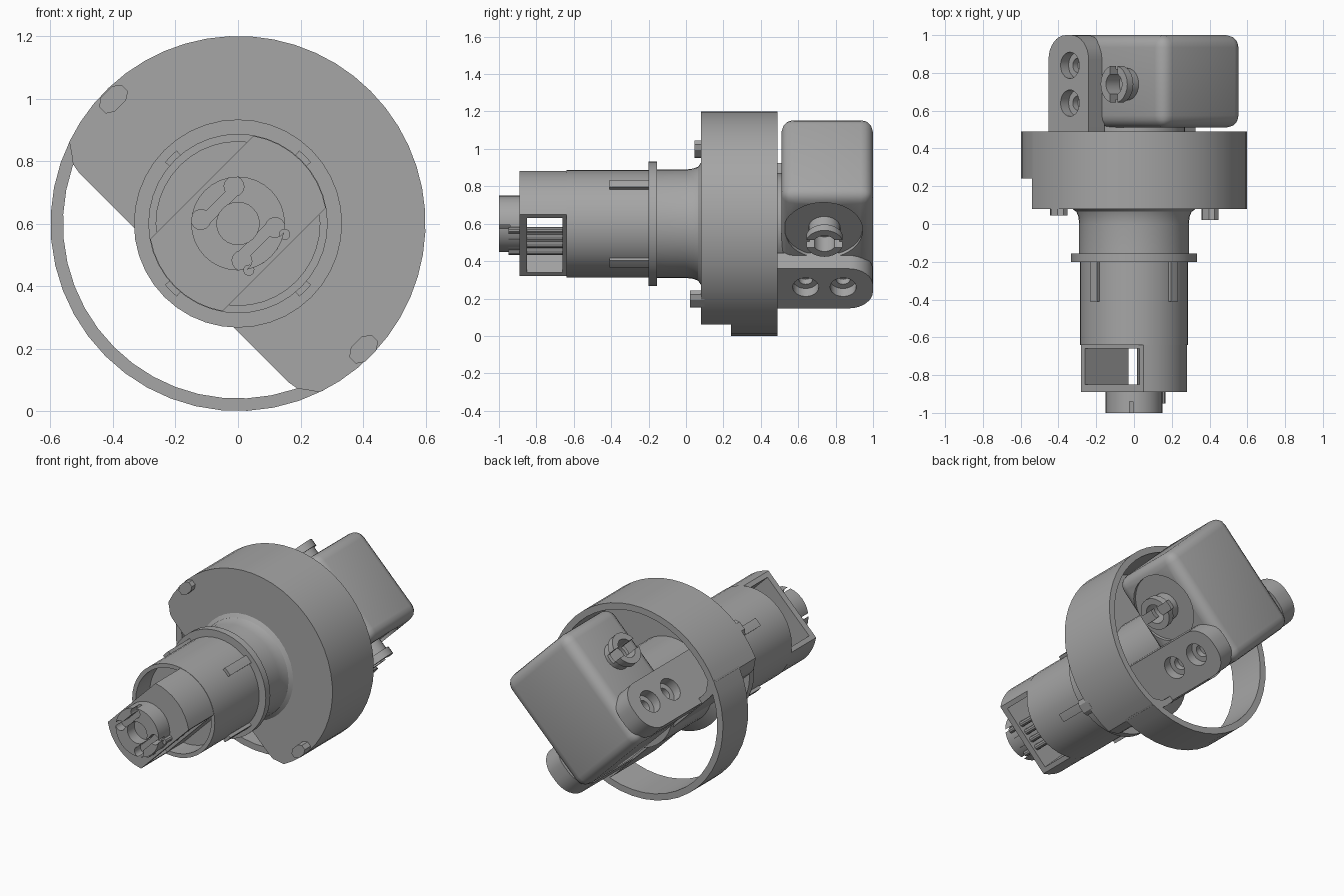
import bpy, bmesh, math
from mathutils import Vector

if "Cube" in bpy.data.objects:
    bpy.data.objects.remove(bpy.data.objects["Cube"])

S = math.sqrt(0.5)
grey = bpy.data.materials.new("mid grey")
grey.diffuse_color = (0.38, 0.38, 0.38, 1)
grey.use_nodes = True
grey.node_tree.nodes["Principled BSDF"].inputs["Base Color"].default_value = grey.diffuse_color

# Diagonal working frame: u = up-right, v = up-left, y = depth
def world(u, v, y):
    return Vector(((u - v) * S, y, 0.6 + (u + v) * S))

def finish(name, bm, bevel=0, segs=4):
    bmesh.ops.recalc_face_normals(bm, faces=bm.faces)
    me = bpy.data.meshes.new(name)
    bm.to_mesh(me)
    bm.free()
    ob = bpy.data.objects.new(name, me)
    bpy.context.collection.objects.link(ob)
    me.materials.append(grey)
    if bevel:
        m = ob.modifiers.new("round", 'BEVEL')
        m.width, m.segments = bevel, segs
        apply(ob)
    return ob

def select(ob):
    bpy.ops.object.select_all(action='DESELECT')
    ob.select_set(True)
    bpy.context.view_layer.objects.active = ob

def apply(ob):
    select(ob)
    for m in list(ob.modifiers):
        bpy.ops.object.modifier_apply(modifier=m.name)

# Extrude an outline along y (points u,v) or along v (points u,y)
def prism(name, pts, a, b, along='y', bevel=0):
    bm = bmesh.new()
    f = (lambda p, t: world(p[0], p[1], t)) if along == 'y' else (lambda p, t: world(p[0], t, p[1]))
    lo = [bm.verts.new(f(p, a)) for p in pts]
    hi = [bm.verts.new(f(p, b)) for p in pts]
    bm.faces.new(lo)
    bm.faces.new(hi)
    n = len(pts)
    for i in range(n):
        j = (i + 1) % n
        bm.faces.new((lo[i], lo[j], hi[j], hi[i]))
    return finish(name, bm, bevel)

def arc(r, a0, a1, n, cx=0, cy=0):
    return [(cx + r * math.cos(math.radians(a0 + (a1 - a0) * i / n)),
             cy + r * math.sin(math.radians(a0 + (a1 - a0) * i / n))) for i in range(n + 1)]

def circle(r, cx=0, cy=0, n=24):
    return arc(r, 0, 360, n, cx, cy)[:-1]

def rect(x0, x1, y0, y1):
    return [(x0, y0), (x1, y0), (x1, y1), (x0, y1)]

def lathe(name, prof, n=40):
    bm = bmesh.new()
    rings = [[bm.verts.new(world(r * math.cos(2 * math.pi * i / n), r * math.sin(2 * math.pi * i / n), y))
              for i in range(n)] for r, y in prof]
    for p, q in zip(rings, rings[1:]):
        for i in range(n):
            j = (i + 1) % n
            bm.faces.new((p[i], p[j], q[j], q[i]))
    bm.faces.new(rings[0])
    bm.faces.new(rings[-1])
    return finish(name, bm)

def cut(ob, *cutters):
    for c in cutters:
        m = ob.modifiers.new("cut", 'BOOLEAN')
        m.operation, m.solver, m.object = 'DIFFERENCE', 'EXACT', c
        apply(ob)
        bpy.data.objects.remove(c)

# Drum: cut-off round cup, open at the back, with rounded chord corners
def chord_disc(r, u, gap):
    a = math.degrees(math.acos(u / r)) - gap
    k = math.sqrt(r * r - u * u)
    pts = arc(r, -a, a, 32)
    corner = [(u + 0.025, k - 0.015), (u + 0.006, k - 0.04), (u, k - 0.075)]
    return pts + corner + [(p, -q) for p, q in reversed(corner)]

drum = prism("drum", chord_disc(0.6, -0.245, 5), 0.08, 0.49)
cut(drum, prism("cavity", chord_disc(0.56, -0.21, 5), 0.14, 0.6))

# Thin guard ring closing the open side
prism("guard_ring", arc(0.6, 108, 252, 18) + arc(0.56, 252, 108, 18), 0.24, 0.49)

# Central tube with collar and flared root
lathe("tube", [(0.02, 0.52), (0.27, 0.52), (0.27, 0.12), (0.33, 0.082), (0.305, 0.065), (0.295, 0.04),
               (0.29, 0.0), (0.29, -0.155), (0.333, -0.155), (0.333, -0.2), (0.287, -0.2),
               (0.287, -0.64), (0.262, -0.64), (0.262, -0.5), (0.02, -0.5)])

# Four ribs on the tube in front of the collar
for k in range(4):
    a = k * 90 + 45
    # the ribs sit upright and sideways of the diagonal frame
    a -= 45
    prism("tube_rib", arc(0.305, a - 5, a + 5, 3) + arc(0.27, a + 5, a - 5, 3), -0.41, -0.19)

# Flattened nose with a window straight through it
t = math.degrees(math.asin(0.163 / 0.285))
nose = prism("nose", arc(0.285, -t, t, 8) + arc(0.285, 180 - t, 180 + t, 8), -0.89, -0.48)
cut(nose, prism("window", rect(-0.205, 0.205, -0.85, -0.66), -0.3, 0.3, 'v'))

# Contact pins
for i in range(4):
    u = -0.081 + 0.054 * i
    prism("contact_pin", circle(0.018, u, -0.13, 10), -0.95, -0.64)

# Front hub with keyed socket
hub = prism("hub", circle(0.15, n=32), -1.0, -0.87)
cut(hub, prism("bore", circle(0.068), -1.1, -0.93))
for s in (-1, 1):
    cut(hub, prism("key", rect(-0.075, 0.075, min(s * 0.065, s * 0.1), max(s * 0.065, s * 0.1)), -1.1, -0.94))
    for w in (-1, 1):
        cut(hub, prism("lobe", circle(0.032, w * 0.075, s * 0.093, 14), -1.1, -0.94))

# Locating lugs on the drum face
for s, y in ((1, 0.045), (-1, 0.022)):
    c = s * 0.566
    prism("lug", [(-0.05, c - 0.018), (-0.025, c - 0.034), (0.025, c - 0.034), (0.05, c - 0.018),
                  (0.05, c + 0.012), (0.025, c + 0.03), (-0.025, c + 0.03), (-0.05, c + 0.012)], y, 0.1)

# Rear housing block
housing = prism("housing", rect(-0.24, 0.52, -0.3, 0.3), 0.51, 1.0, bevel=0.065)
cut(housing, prism("recess", circle(0.21, 0.25, 0.735, 36), -0.4, -0.28, 'v'))

for s in (-1, 1):
    # Side bracket with two stepped screw holes
    outline = [(-0.24, 0.14), (0.06, 0.14)] + arc(0.13, 0, 90, 8, -0.07, 0.87) + arc(0.13, 90, 180, 8, -0.11, 0.87)
    bracket = prism("bracket", outline, s * 0.28, s * 0.4, 'v')
    for y in (0.64, 0.84):
        cut(bracket, prism("counterbore", circle(0.07, -0.08, y), s * 0.34, s * 0.5, 'v'))
        cut(bracket, prism("screw_hole", circle(0.038, -0.08, y), s * 0.302, s * 0.5, 'v'))
    # Slotted snap post
    post = prism("snap_post", circle(0.085, 0.25, 0.74), s * 0.27, s * 0.36, 'v')
    head = prism("snap_head", circle(0.1, 0.25, 0.74), s * 0.355, s * 0.4, 'v')
    for ob in (post, head):
        cut(ob, prism("bore", circle(0.06, 0.25, 0.74), s * 0.29, s * 0.5, 'v'),
            prism("slot", rect(0.222, 0.278, 0.6, 0.9), s * 0.32, s * 0.5, 'v'))

# Smooth round surfaces, keep hard edges
for ob in list(bpy.data.objects):
    select(ob)
    bpy.ops.object.shade_smooth_by_angle(angle=math.radians(32))
